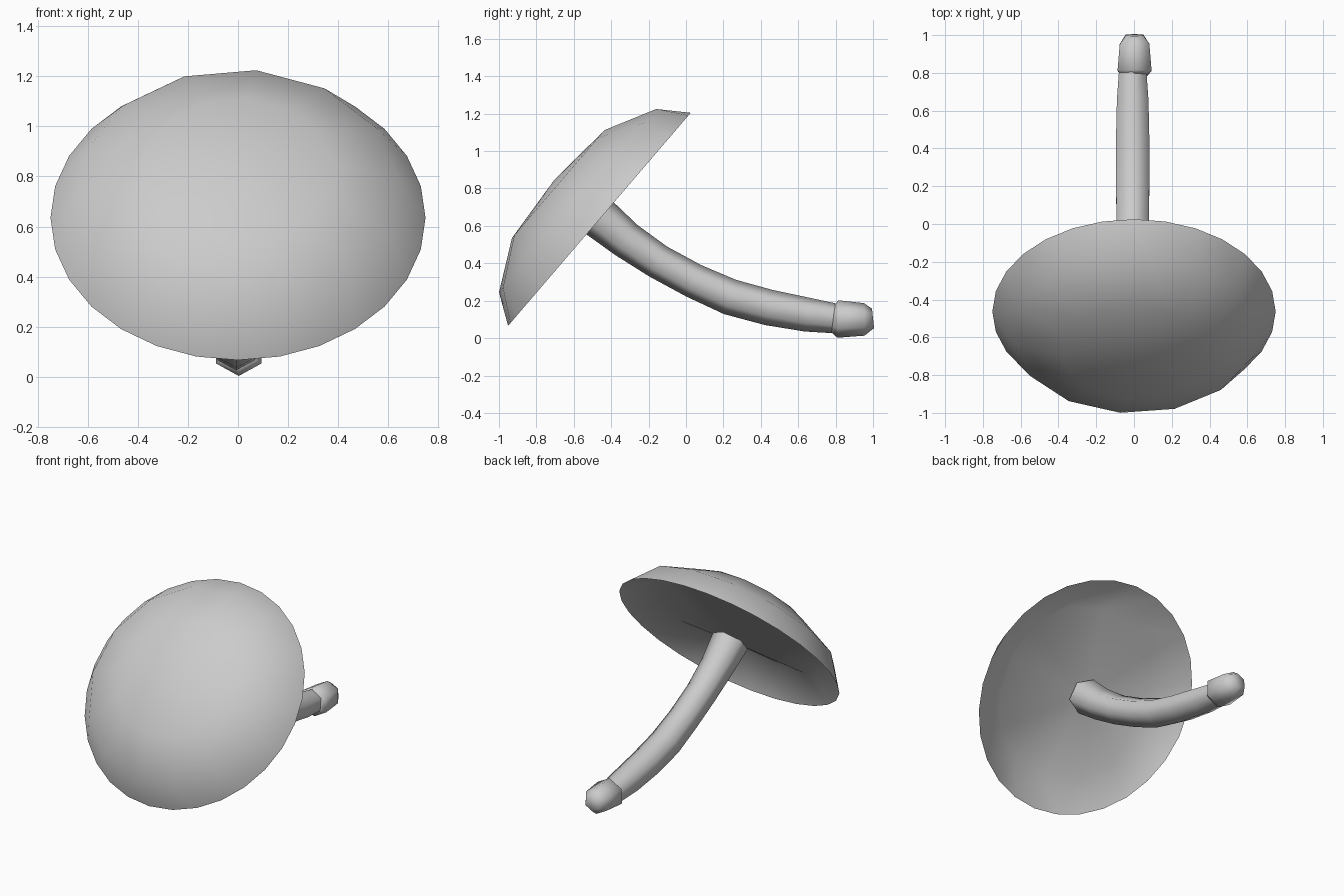
import bpy, bmesh, math
from mathutils import Vector

if "Cube" in bpy.data.objects:
    bpy.data.objects.remove(bpy.data.objects["Cube"])

grey = bpy.data.materials.new("plain grey")
grey.diffuse_color = (0.6, 0.6, 0.6, 1)
grey.use_nodes = True
grey.node_tree.nodes["Principled BSDF"].inputs["Base Color"].default_value = grey.diffuse_color


def finish(name, bm, angle):
    bmesh.ops.recalc_face_normals(bm, faces=bm.faces[:])
    me = bpy.data.meshes.new(name)
    bm.to_mesh(me)
    bm.free()
    me.materials.append(grey)
    ob = bpy.data.objects.new(name, me)
    bpy.context.collection.objects.link(ob)
    bpy.ops.object.select_all(action='DESELECT')
    bpy.context.view_layer.objects.active = ob
    ob.select_set(True)
    bpy.ops.object.shade_smooth_by_angle(angle=math.radians(angle))
    return ob


def quads(bm, a, b):
    n = len(a)
    for i in range(n):
        bm.faces.new((a[i], a[(i + 1) % n], b[(i + 1) % n], b[i]))


def halve(bm, a, b):
    # joins a ring to one with half as many points
    n, m = len(a), len(b)
    for j in range(m):
        bm.faces.new((a[2 * j], a[2 * j + 1], b[j]))
        bm.faces.new((a[2 * j + 1], a[(2 * j + 2) % n], b[(j + 1) % m], b[j]))


def fan(bm, a, tip):
    for i in range(len(a)):
        bm.faces.new((a[i], a[(i + 1) % len(a)], tip))


# Tilted cap: dome above, groove and three-ridged hump below
centre = Vector((0, -0.463, 0.635))
X = Vector((1, 0, 0))
U = Vector((0, 0.651, 0.759)).normalized()
N = Vector((0, -U.z, U.y))
bm = bmesh.new()


def cap_ring(r, h, count, offset=0.0, wave=0.0):
    out = []
    for i in range(count):
        t = math.radians(offset) + 2 * math.pi * i / count
        hh = h + wave * math.cos(3 * (t - math.radians(42)))
        out.append(bm.verts.new(centre + X * r * math.sin(t) + U * r * math.cos(t) + N * hh))
    return out


rim = cap_ring(0.75, 0, 28)
shoulder = cap_ring(0.65, 0.153, 14, 6.43)
crown = cap_ring(0.382, 0.29, 14, 6.43)
groove = cap_ring(0.54, 0.14, 14, 6.43, 0.035)
halve(bm, rim, shoulder)
quads(bm, shoulder, crown)
fan(bm, crown, bm.verts.new(centre + N * 0.32))
halve(bm, rim, groove)
fan(bm, groove, bm.verts.new(centre + N * 0.01))
finish("cap", bm, 60)


# Six-sided tubes following (y, z, radius) points in the side plane
def tube(name, pts, angle, x, wide):
    bm = bmesh.new()
    rings = []
    for i, (y, z, r) in enumerate(pts):
        a, b = pts[max(i - 1, 0)], pts[min(i + 1, len(pts) - 1)]
        d = Vector((0, b[0] - a[0], b[1] - a[1])).normalized()
        up = Vector((0, -d.z, d.y))
        rings.append([bm.verts.new(Vector((x, y, z)) + r * (X * wide * math.sin(k * math.pi / 3) + up * math.cos(k * math.pi / 3)))
                      for k in range(6)])
    for a, b in zip(rings, rings[1:]):
        quads(bm, a, b)
    bm.faces.new(rings[0])
    bm.faces.new(rings[-1])
    return finish(name, bm, angle)


tube("stem", [(-0.465, 0.645, 0.113), (-0.32, 0.525, 0.1), (-0.15, 0.41, 0.093),
              (0.04, 0.307, 0.093), (0.235, 0.22, 0.097), (0.445, 0.163, 0.096),
              (0.65, 0.125, 0.091), (0.82, 0.102, 0.078)], 65, -0.007, 1.06)

# Swollen foot at the end of the stem
tube("stem_foot", [(0.787, 0.105, 0.075), (0.812, 0.102, 0.1),
                   (0.953, 0.1, 0.087), (1.0, 0.105, 0.052)], 65, 0.003, 1.04)
